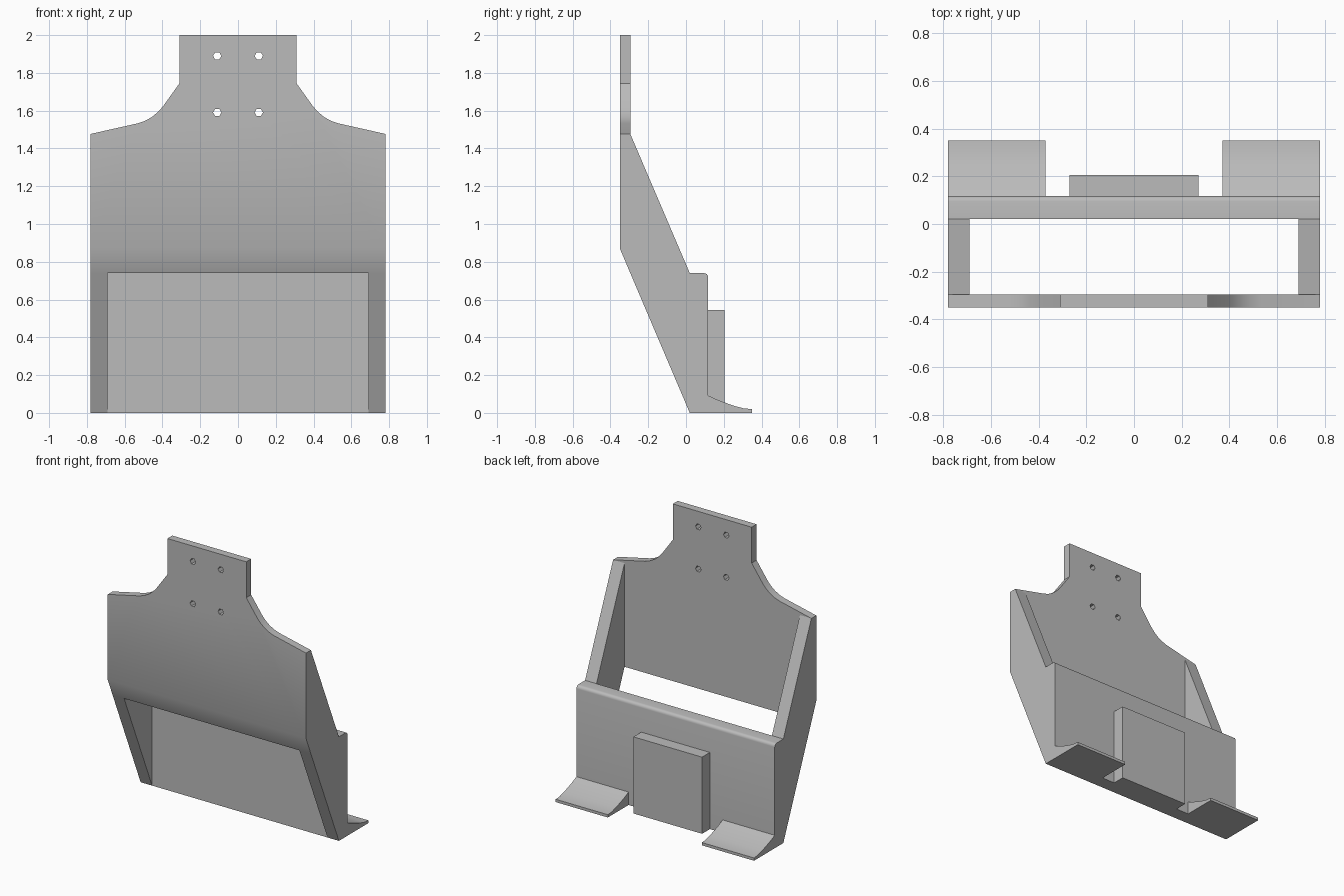
import bpy, bmesh, math
from mathutils import Vector

cube = bpy.data.objects.get("Cube")
if cube:
    bpy.data.objects.remove(cube, do_unlink=True)

grey = bpy.data.materials.new("plain_grey")
grey.use_nodes = True
COLOUR = (0.5, 0.5, 0.5, 1)
grey.diffuse_color = COLOUR
grey.node_tree.nodes["Principled BSDF"].inputs["Base Color"].default_value = COLOUR


def extrude(name, rings, to_point, lo, hi):
    """Extrude closed 2D profiles between lo and hi; to_point maps (u, v, depth) to space."""
    bm = bmesh.new()
    for ring in rings:
        verts = [bm.verts.new(to_point(u, v, lo)) for u, v in ring]
        face = bm.faces.new(verts)
        new = bmesh.ops.extrude_face_region(bm, geom=[face])["geom"]
        shift = Vector(to_point(0, 0, hi)) - Vector(to_point(0, 0, lo))
        bmesh.ops.translate(bm, vec=shift,
                            verts=[g for g in new if isinstance(g, bmesh.types.BMVert)])
    bmesh.ops.recalc_face_normals(bm, faces=bm.faces)
    mesh = bpy.data.meshes.new(name)
    bm.to_mesh(mesh)
    bm.free()
    mesh.materials.append(grey)
    obj = bpy.data.objects.new(name, mesh)
    bpy.context.collection.objects.link(obj)
    return obj


def side(u, v, x):      # profile drawn in y, z
    return (x, u, v)


def front(u, v, y):     # profile drawn in x, z
    return (u, y, v)


def smooth(obj):
    bpy.ops.object.select_all(action='DESELECT')
    obj.select_set(True)
    bpy.context.view_layer.objects.active = obj
    bpy.ops.object.shade_smooth_by_angle(angle=math.radians(30))


W, INNER = 0.78, 0.69
FRONT, PANEL_BACK, PLATE_FRONT, PLATE_BACK = -0.35, -0.295, 0.02, 0.117
RIM, LIP = 0.74, 0.87

# Front panel with shoulders sweeping up to a narrow mounting tab
half = [(W, RIM), (W, 1.477), (0.53, 1.533), (0.49, 1.547), (0.455, 1.567),
        (0.425, 1.592), (0.397, 1.623), (0.31, 1.745), (0.31, 2.0)]
outline = half + [(-x, z) for x, z in reversed(half)]
panel = extrude("front_panel", [outline], front, FRONT, PANEL_BACK)
for v in panel.data.vertices:       # slanted lower edge
    if v.co.z < RIM + 0.01 and v.co.y < FRONT + 0.01:
        v.co.z = LIP

# Four screw holes through the tab
holes = [[(cx + 0.022 * math.cos(math.tau * i / 6), cz + 0.022 * math.sin(math.tau * i / 6))
          for i in range(6)] for cx in (-0.11, 0.11) for cz in (1.59, 1.89)]
cutter = extrude("hole_cutter", holes, front, FRONT - 0.1, PANEL_BACK + 0.1)
cutter.hide_render = True
cutter.hide_set(True)
cut = panel.modifiers.new("holes", 'BOOLEAN')
cut.operation = 'DIFFERENCE'
cut.solver = 'EXACT'
cut.object = cutter
smooth(panel)

# Back plate with a rounded rear top edge
r = 0.022
plate = [(PLATE_FRONT, 0), (PLATE_FRONT, RIM)]
plate += [(PLATE_BACK - r + r * math.sin(a), RIM - r + r * math.cos(a))
          for a in (math.pi / 8 * i for i in range(5))]
plate += [(PLATE_BACK, 0)]
smooth(extrude("back_plate", [plate], side, -W, W))

# Raised block on the back
block = [(PLATE_BACK, 0), (PLATE_BACK, 0.545), (0.205, 0.545), (0.205, 0)]
extrude("back_block", [block], side, -0.27, 0.27)

# Slanted side walls and flared feet, one of each per side
wall = [(PANEL_BACK, RIM), (PANEL_BACK, 1.477), (PLATE_FRONT, RIM), (PLATE_FRONT, 0)]
foot = [(PLATE_BACK, 0), (PLATE_BACK, 0.092), (0.16, 0.072), (0.21, 0.053),
        (0.26, 0.036), (0.305, 0.024), (0.35, 0.02), (0.35, 0)]
for label, s in (("left", 1), ("right", -1)):
    extrude(label + "_side_wall", [wall], side, s * INNER, s * W)
    smooth(extrude(label + "_foot", [foot], side, s * 0.37, s * W))
